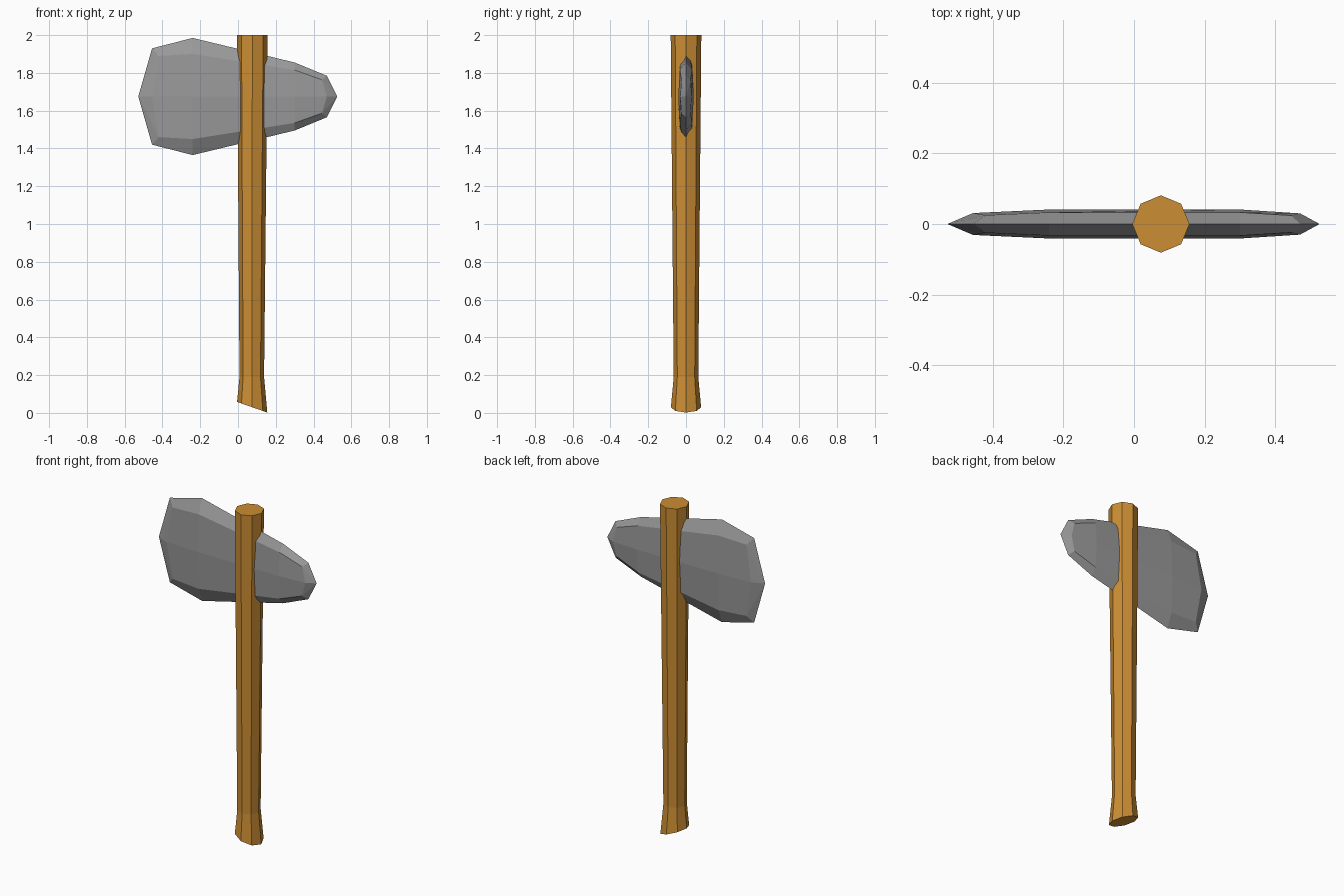
import bpy, bmesh, math

if "Cube" in bpy.data.objects:
    bpy.data.objects.remove(bpy.data.objects["Cube"])


def material(name, rgb):
    m = bpy.data.materials.new(name)
    m.diffuse_color = (*rgb, 1)
    m.use_nodes = True
    m.node_tree.nodes["Principled BSDF"].inputs["Base Color"].default_value = m.diffuse_color
    return m


def loft(name, rings, mat, tips=None):
    """Skin closed rings, ending in points or flat caps."""
    bm = bmesh.new()
    loops = [[bm.verts.new(p) for p in ring] for ring in rings]
    n = len(loops[0])
    for a, b in zip(loops, loops[1:]):
        for i in range(n):
            j = (i + 1) % n
            bm.faces.new((a[i], a[j], b[j], b[i]))
    for k, loop in enumerate((loops[0], loops[-1])):
        if tips:
            tip = bm.verts.new(tips[k])
            for i in range(n):
                bm.faces.new((loop[i], loop[(i + 1) % n], tip))
        else:
            bm.faces.new(loop)
    bmesh.ops.recalc_face_normals(bm, faces=bm.faces)
    mesh = bpy.data.meshes.new(name)
    bm.to_mesh(mesh)
    bm.free()
    mesh.materials.append(mat)
    obj = bpy.data.objects.new(name, mesh)
    bpy.context.collection.objects.link(obj)
    return obj


wood = material("warm wood", (0.60, 0.27, 0.034))
stone = material("grey stone", (0.32, 0.32, 0.32))

# Eight-sided handle: slim above a flared foot that is cut at a slant
handle_rings = []
for z, cx, r, slant in ((0.03, 0.075, 0.08, 0.35), (0.19, 0.073, 0.065, 0),
                        (2.0, 0.076, 0.081, 0)):
    ring = []
    for i in range(8):
        a = math.tau * i / 8
        dx = r * math.cos(a)
        ring.append((cx + dx, r * math.sin(a), z - slant * dx))
    handle_rings.append(ring)
loft("handle", handle_rings, wood)

# Faceted head: x, half height, shoulder x, shoulder half height, thickness
CENTRE = 1.675
head_rings = []
for x, h, sx, sh, t in ((-0.455, 0.255, -0.42, 0.215, 0.031),
                        (-0.24, 0.31, -0.24, 0.225, 0.041),
                        (0.30, 0.18, 0.30, 0.14, 0.041),
                        (0.47, 0.11, 0.445, 0.088, 0.03)):
    s = t * 0.8
    head_rings.append([(px, y, CENTRE + z) for px, y, z in (
        (x, 0, h), (sx, s, sh), (x, t, 0), (sx, s, -sh),
        (x, 0, -h), (sx, -s, -sh), (x, -t, 0), (sx, -s, sh))])
loft("axe_head", head_rings, stone, ((-0.528, 0, CENTRE), (0.525, 0, CENTRE)))
